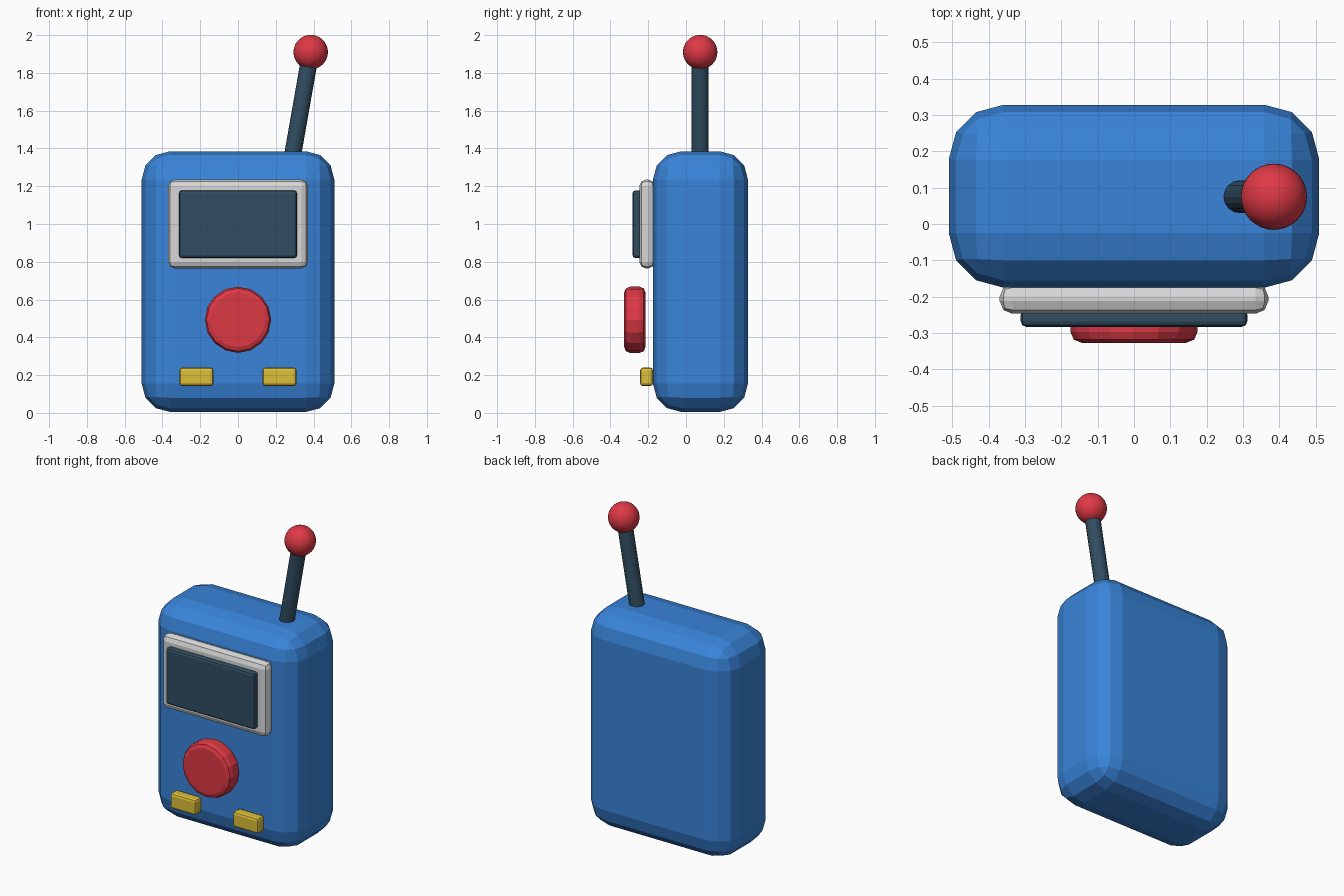
import bpy
from math import radians
from mathutils import Vector

if "Cube" in bpy.data.objects:
    bpy.data.objects.remove(bpy.data.objects["Cube"], do_unlink=True)


def material(name, rgb):
    mat = bpy.data.materials.new(name)
    mat.use_nodes = True
    colour = (*rgb, 1)
    mat.diffuse_color = colour
    mat.node_tree.nodes["Principled BSDF"].inputs["Base Color"].default_value = colour
    return mat


blue = material("blue", (0.04, 0.23, 0.69))
red = material("red", (0.73, 0.04, 0.06))
navy = material("dark navy", (0.03, 0.075, 0.12))
grey = material("light grey", (0.68, 0.68, 0.68))
yellow = material("yellow", (0.72, 0.52, 0.04))


def finish(name, mat, bevel=0, segments=2):
    obj = bpy.context.object
    obj.name = name
    obj.data.materials.append(mat)
    if bevel:
        mod = obj.modifiers.new("rounded edges", 'BEVEL')
        mod.width = bevel
        mod.segments = segments
        mod.limit_method = 'ANGLE'
        mod.angle_limit = radians(40)
    return obj


def box(name, low, high, mat, bevel, segments=2):
    low, high = Vector(low), Vector(high)
    bpy.ops.mesh.primitive_cube_add(size=1, location=(low + high) / 2)
    obj = bpy.context.object
    obj.scale = high - low
    bpy.ops.object.transform_apply(location=False, rotation=False, scale=True)
    return finish(name, mat, bevel, segments)


# Chunky rounded case
box("case", (-0.51, -0.175, 0.005), (0.51, 0.328, 1.385), blue, 0.15, 3)

# Raised display frame with its screen
box("screen_frame", (-0.37, -0.247, 0.765), (0.37, -0.165, 1.235), grey, 0.035)
box("screen", (-0.312, -0.283, 0.82), (0.312, -0.235, 1.178), navy, 0.015)

# Big round button, standing just off the case
bpy.ops.mesh.primitive_cylinder_add(vertices=16, radius=0.175, depth=0.112,
                                    location=(0, -0.271, 0.493),
                                    rotation=(radians(90), 0, 0))
finish("round_button", red, 0.03)

# Pair of small keys
for side, sign in (("left", 1), ("right", -1)):
    x = sign * 0.22
    box(side + "_key", (x - 0.09, -0.243, 0.142), (x + 0.09, -0.175, 0.24), yellow, 0.015)

# Leaning antenna with a ball tip
tip = Vector((0.385, 0.075, 1.91))
base = Vector((0.284, 0.075, 1.335))
rod = tip - base
bpy.ops.mesh.primitive_cylinder_add(vertices=16, radius=0.045, depth=rod.length,
                                    location=(tip + base) / 2,
                                    rotation=rod.to_track_quat('Z', 'Y').to_euler())
finish("antenna", navy)
bpy.ops.mesh.primitive_uv_sphere_add(segments=32, ring_count=20, radius=0.091, location=tip)
finish("antenna_ball", red)
bpy.ops.object.shade_smooth()
